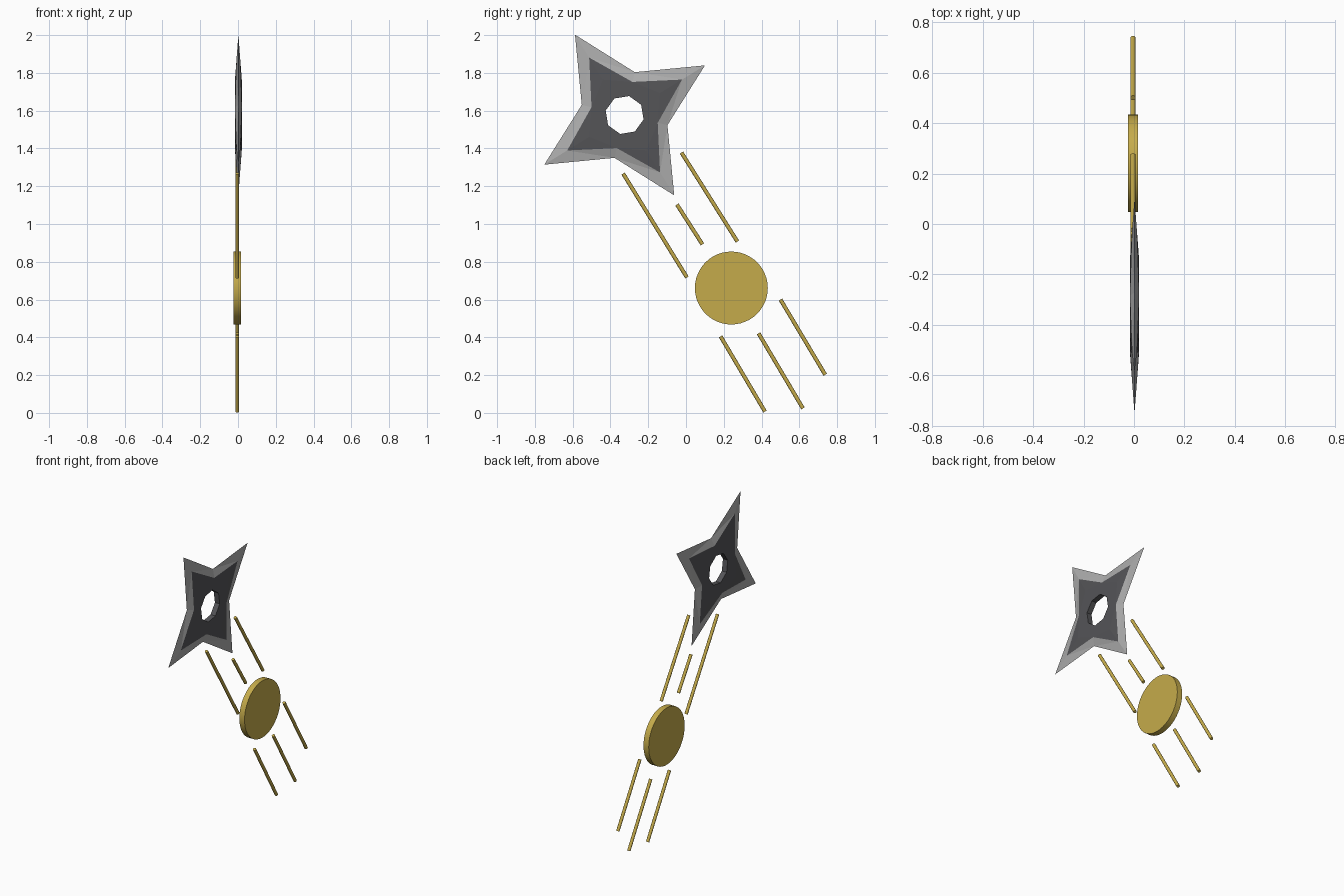
import bpy, bmesh, math
from mathutils import Vector

if "Cube" in bpy.data.objects:
    bpy.data.objects.remove(bpy.data.objects["Cube"])


def material(name, rgb):
    m = bpy.data.materials.new(name)
    m.diffuse_color = (*rgb, 1)
    m.use_nodes = True
    m.node_tree.nodes["Principled BSDF"].inputs["Base Color"].default_value = m.diffuse_color
    return m


GOLD = material("gold", (0.56, 0.41, 0.07))
STEEL = material("light steel", (0.42, 0.42, 0.42))
DARK = material("dark steel", (0.09, 0.09, 0.097))


def add_object(name, bm, mats):
    bmesh.ops.recalc_face_normals(bm, faces=bm.faces)
    mesh = bpy.data.meshes.new(name)
    bm.to_mesh(mesh)
    bm.free()
    for m in mats:
        mesh.materials.append(m)
    ob = bpy.data.objects.new(name, mesh)
    bpy.context.collection.objects.link(ob)
    return ob


def cylinder(name, a, b, radius, sides):
    """Gold cylinder between two points."""
    a, b = Vector(a), Vector(b)
    bm = bmesh.new()
    bmesh.ops.create_cone(bm, cap_ends=True, segments=sides, radius1=radius,
                          radius2=radius, depth=(b - a).length)
    ob = add_object(name, bm, [GOLD])
    ob.location = (a + b) / 2
    ob.rotation_mode = 'QUATERNION'
    ob.rotation_quaternion = (b - a).to_track_quat('Z', 'Y')
    bpy.ops.object.select_all(action='DESELECT')
    ob.select_set(True)
    bpy.context.view_layer.objects.active = ob
    bpy.ops.object.shade_smooth_by_angle(angle=math.radians(46))
    return ob


# Throwing star: rings of eight points, alternating arm tip and notch
CX, CY, CZ, H = 0.002, -0.325, 1.577, 0.018
TURN = math.radians(31.7)
bm = bmesh.new()


def ring(r_tip, r_notch, x_tip, x_notch):
    out = []
    for i in range(8):
        r, x = (r_notch, x_notch) if i % 2 else (r_tip, x_tip)
        t = TURN + i * math.pi / 4
        out.append(bm.verts.new((CX + x, CY + r * math.cos(t), CZ + r * math.sin(t))))
    return out


def face(verts, mat):
    bm.faces.new(verts).material_index = mat


rim = ring(0.5, 0.233, 0, 0)
holes = []
for s in (1, -1):
    hole = ring(0.103, 0.103, s * H, s * H)
    flat = ring(0.22, 0.18, s * H, s * H)
    paint = [None] * 8
    for i in range(0, 8, 2):          # end of dark paint along each arm ridge
        paint[i] = bm.verts.new(flat[i].co.lerp(rim[i].co, 0.49))
    for i in range(8):
        j = (i + 1) % 8
        face((hole[i], hole[j], flat[j], flat[i]), 1)
        tip, notch = (j, i) if i % 2 else (i, j)
        face((flat[tip], paint[tip], flat[notch]), 1)
        face((paint[tip], rim[tip], rim[notch]), 0)
        face((paint[tip], rim[notch], flat[notch]), 0)
    holes.append(hole)
for i in range(8):                     # wall of the centre hole
    j = (i + 1) % 8
    face((holes[0][i], holes[0][j], holes[1][j], holes[1][i]), 1)
add_object("throwing_star", bm, [STEEL, DARK])

# Coin-like disc
cylinder("disc", (-0.023, 0.24, 0.661), (0.016, 0.24, 0.661), 0.193, 48)

# Motion streaks: (y, z) start and end
streaks = [((-0.333, 1.267), (0.005, 0.717)), ((-0.048, 1.103), (0.087, 0.892)),
           ((-0.024, 1.378), (0.272, 0.907)), ((0.183, 0.405), (0.418, 0.007)),
           ((0.384, 0.421), (0.619, 0.024)), ((0.50, 0.60), (0.737, 0.202))]
for n, (a, b) in enumerate(streaks, 1):
    cylinder(f"streak_{n}", (-0.004, *a), (-0.004, *b), 0.0105, 12)
